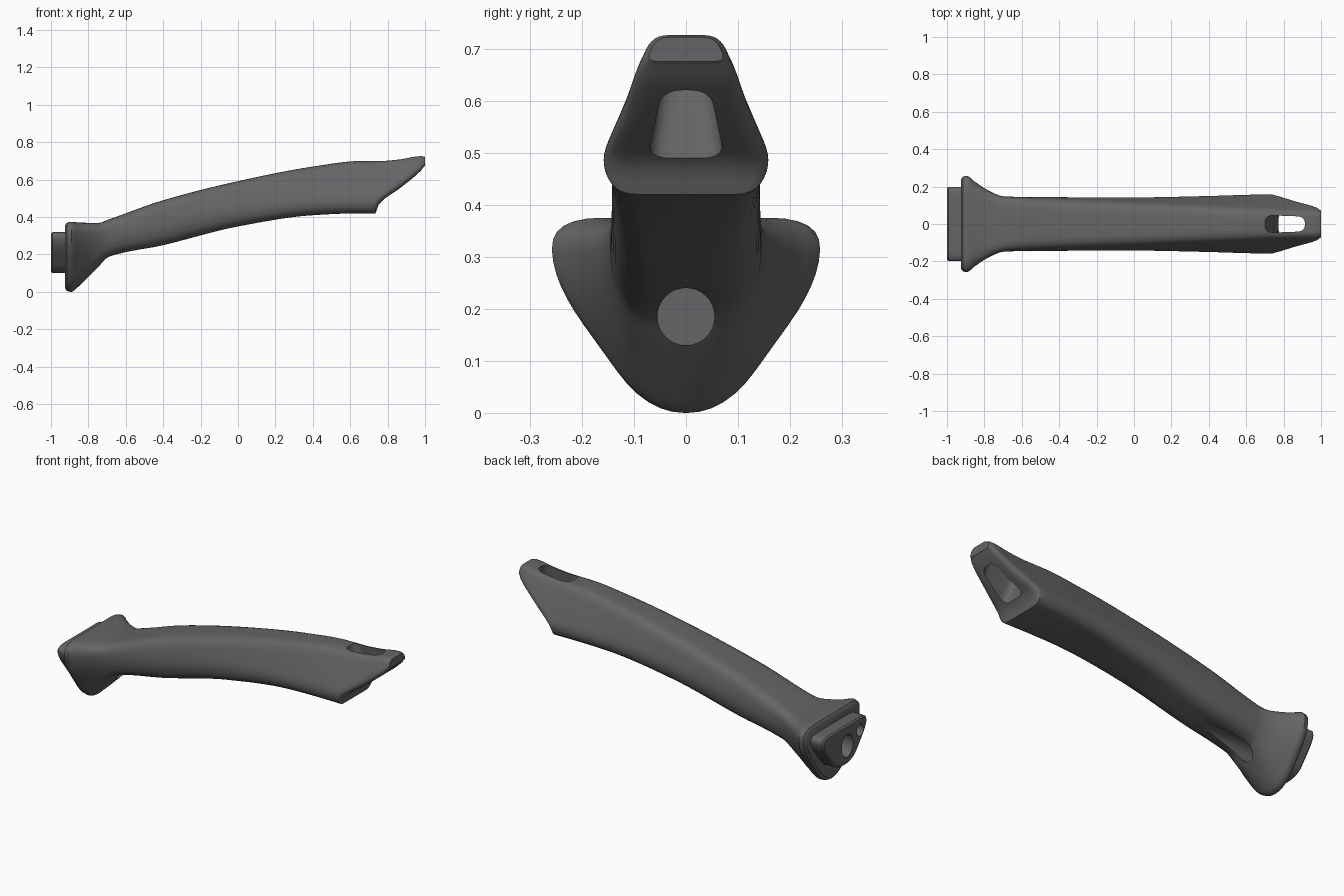
import bpy
import math
from mathutils import Vector

if "Cube" in bpy.data.objects:
    bpy.data.objects.remove(bpy.data.objects["Cube"], do_unlink=True)

grey = bpy.data.materials.new("dark grey plastic")
grey.use_nodes = True
COLOUR = (0.13, 0.13, 0.135, 1)
grey.diffuse_color = COLOUR
grey.node_tree.nodes["Principled BSDF"].inputs["Base Color"].default_value = COLOUR


def rounded(corners, radius, steps=7):
    """Round every corner of a closed 2D polygon with a quadratic curve."""
    pts = []
    n = len(corners)
    for i in range(n):
        p = Vector(corners[i])
        a, b = Vector(corners[i - 1]) - p, Vector(corners[(i + 1) % n]) - p
        a *= min(radius / a.length, 0.48)
        b *= min(radius / b.length, 0.48)
        for s in range(steps):
            t = s / (steps - 1)
            pts.append(p + a * (1 - t) ** 2 + b * t ** 2)
    return pts


def section(x, top, mid, low, w_top, w_mid, w_low, radius):
    """Mirror-symmetric cross-section across the length."""
    half = [(w_top, top), (w_mid, mid), (w_low, low)]
    outline = half + [(-y, z) for y, z in reversed(half)]
    return [(x, p.x, p.y) for p in rounded(outline, radius)]


def loft(name, rings):
    """Skin closed rings and cap both ends."""
    n = len(rings[0])
    verts = [p for ring in rings for p in ring]
    faces = [(r * n + i, r * n + (i + 1) % n, (r + 1) * n + (i + 1) % n, (r + 1) * n + i)
             for r in range(len(rings) - 1) for i in range(n)]
    faces += [tuple(range(n))[::-1], tuple(range(len(verts) - n, len(verts)))]
    mesh = bpy.data.meshes.new(name)
    mesh.from_pydata(verts, [], faces)
    obj = bpy.data.objects.new(name, mesh)
    bpy.context.collection.objects.link(obj)
    mesh.materials.append(grey)
    activate(obj)
    bpy.ops.object.mode_set(mode='EDIT')
    bpy.ops.mesh.select_all(action='SELECT')
    bpy.ops.mesh.normals_make_consistent(inside=False)
    bpy.ops.object.mode_set(mode='OBJECT')
    return obj


def activate(obj):
    bpy.ops.object.select_all(action='DESELECT')
    obj.select_set(True)
    bpy.context.view_layer.objects.active = obj


def smooth_stations(keys, step=0.03):
    """Fill in stations between key ones without overshoot."""
    def slope(i, c):
        if i in (0, len(keys) - 1):
            return 0
        d = [(keys[j + 1][c] - keys[j][c]) / (keys[j + 1][0] - keys[j][0]) for j in (i - 1, i)]
        return 2 * d[0] * d[1] / (d[0] + d[1]) if d[0] * d[1] > 0 else 0

    out = []
    for i in range(len(keys) - 1):
        a, b = keys[i], keys[i + 1]
        h = b[0] - a[0]
        count = max(2, math.ceil(h / step))
        for s in range(count):
            t = s / count
            row = [a[0] + h * t]
            for c in range(1, len(a)):
                row.append(a[c] * (1 + 2 * t) * (1 - t) ** 2 + b[c] * t * t * (3 - 2 * t)
                           + h * t * (1 - t) * (slope(i, c) * (1 - t) - slope(i + 1, c) * t))
            out.append(row)
    return out + [keys[-1]]


def cut(target, cutter):
    cutter.hide_render = True
    mod = target.modifiers.new("cut", 'BOOLEAN')
    mod.operation, mod.solver, mod.object = 'DIFFERENCE', 'EXACT', cutter
    activate(target)
    bpy.ops.object.modifier_apply(modifier=mod.name)
    bpy.data.objects.remove(cutter, do_unlink=True)


def tube(name, x0, x1, y, z, ry, rz):
    """Elliptical cutter running along the length."""
    turns = [2 * math.pi * i / 32 for i in range(32)]
    return loft(name, [[(x, y + ry * math.cos(a), z + rz * math.sin(a)) for a in turns]
                       for x in (x0, x1)])


# Grip and flange: x, top, widest height, bottom, half widths, corner radius
stations = [
    (-.925, .355, .25, .02, .24, .235, .07, .1),
    (-.915, .37, .25, .005, .255, .25, .075, .1),
    (-.89, .375, .25, 0, .26, .255, .075, .1),
    (-.86, .372, .25, .022, .235, .23, .08, .1),
    (-.75, .368, .27, .13, .165, .165, .1, .07),
    (-.69, .388, .28, .188, .143, .15, .11, .06),
    (-.4, .49, .345, .25, .125, .15, .11, .06),
    (0, .592, .43, .35, .105, .15, .115, .055),
    (.4, .67, .475, .41, .085, .158, .125, .05),
    (.65, .7, .485, .42, .073, .165, .135, .045),
    (.735, .701, .485, .42, .069, .166, .135, .04),
    (.752, .7, .5, .468, .068, .16, .14, .035),
    (.86, .708, .578, .55, .066, .126, .112, .03),
    (.98, .726, .67, .65, .064, .09, .078, .03),
    (1, .722, .685, .675, .055, .074, .066, .025),
]
grip = loft("handle_grip", [section(*s) for s in smooth_stations(stations)])

# Hanging slot, slanted and widening downwards
slot_rings = []
for z, w in ((.8, .043), (.7, .047), (.63, .054), (.49, .075), (.38, .09)):
    shift = (.7 - z) * .35
    back, front = .7 + shift, .92 + shift
    outline = [(back, -w), (front, -w * .85), (front, w * .85), (back, w)]
    slot_rings.append([(p.x, p.y, z) for p in rounded(outline, .045)])
cut(grip, loft("slot_cutter", slot_rings))

# Screw channel under the neck
cut(grip, tube("channel_cutter", -.86, -.3, 0, .185, .055, .055))

# Mounting block on the flange
block = loft("mounting_block", [
    section(-1, .312, .26, .108, .192, .19, .07, .06),
    section(-.992, .32, .26, .1, .2, .198, .075, .06),
    section(-.9, .32, .26, .1, .2, .198, .075, .06)])
cut(block, tube("centre_hole_cutter", -1.1, -.93, -.02, .205, .05, .065))
cut(block, tube("side_hole_cutter", -1.1, -.94, -.135, .25, .03, .035))

for part in (grip, block):
    activate(part)
    bpy.ops.object.shade_smooth_by_angle(angle=math.radians(35))
